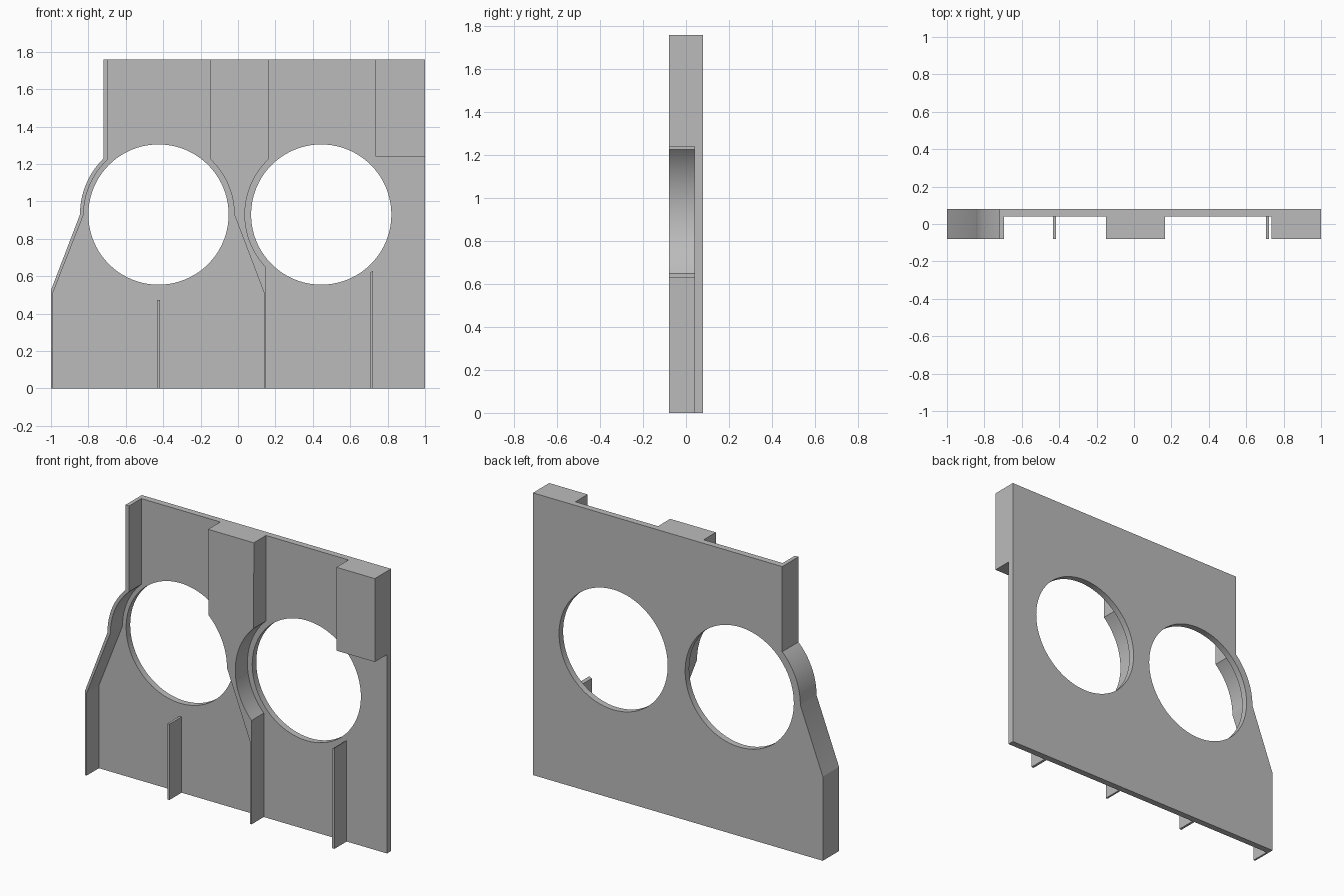
import bpy, bmesh, math

if "Cube" in bpy.data.objects:
    bpy.data.objects.remove(bpy.data.objects["Cube"], do_unlink=True)

FRONT, STEP, BACK = -0.08, 0.04, 0.08
HOLE_Z, HOLE_R = 0.93, 0.375
LEFT_HOLE, RIGHT_HOLE = -0.425, 0.445
TOP = 1.76

grey = bpy.data.materials.new("plain grey")
grey.use_nodes = True
colour = (0.5, 0.5, 0.5, 1)
grey.diffuse_color = colour
grey.node_tree.nodes["Principled BSDF"].inputs["Base Color"].default_value = colour


def arc(cx, r, start, end, steps=16):
    """Points of an arc around a hole centre, angles in degrees."""
    angles = [math.radians(start + (end - start) * i / steps) for i in range(steps + 1)]
    return [(cx + r * math.cos(a), HOLE_Z + r * math.sin(a)) for a in angles]


def prism(name, outline, y0, y1):
    """Extrude an x-z outline from y0 to y1."""
    bm = bmesh.new()
    face = bm.faces.new([bm.verts.new((x, y0, z)) for x, z in outline])
    side = bmesh.ops.extrude_face_region(bm, geom=[face])["geom"]
    moved = [g for g in side if isinstance(g, bmesh.types.BMVert)]
    bmesh.ops.translate(bm, verts=moved, vec=(0, y1 - y0, 0))
    bmesh.ops.recalc_face_normals(bm, faces=bm.faces)
    mesh = bpy.data.meshes.new(name)
    bm.to_mesh(mesh)
    bm.free()
    mesh.materials.append(grey)
    ob = bpy.data.objects.new(name, mesh)
    bpy.context.collection.objects.link(ob)
    return ob


def box(name, x0, x1, z0, z1):
    return prism(name, [(x0, z0), (x1, z0), (x1, z1), (x0, z1)], FRONT, STEP)


# Outer left contour, shared by the plate and its edge wall
outer = [(-0.72, TOP)] + arc(LEFT_HOLE, 0.42, 134.6, 180) + [(-1, 0.525), (-1, 0)]
inner = [(-0.695, TOP)] + arc(LEFT_HOLE, 0.4, 132.5, 180) + [(-0.988, 0.515), (-0.988, 0)]

# Back plate with two round openings
plate = prism("back_plate", outer + [(1, 0), (1, TOP)], STEP, BACK)
for cx in (LEFT_HOLE, RIGHT_HOLE):
    cutter = prism("hole_cutter", arc(cx, HOLE_R, 0, 360, 80)[:-1], 0, 0.2)
    cutter.hide_render = True
    cut = plate.modifiers.new("hole", "BOOLEAN")
    cut.operation, cut.solver, cut.object = "DIFFERENCE", "EXACT", cutter
    bpy.context.view_layer.objects.active = plate
    bpy.ops.object.modifier_apply(modifier=cut.name)
    bpy.data.objects.remove(cutter, do_unlink=True)

# Edge wall following the outer contour
edge_wall = prism("edge_wall", outer + inner[::-1], FRONT, STEP)

# Central divider: thick at the top, waisted between the holes, thin below
divider_left = [(-0.15, TOP)] + arc(LEFT_HOLE, 0.405, 47, 0) + [(0.138, 0.515), (0.138, 0)]
divider_right = [(0.165, TOP)] + arc(RIGHT_HOLE, 0.408, 133.5, 223.7, 28) + [(0.15, 0)]
divider = prism("central_divider", divider_left + divider_right[::-1], FRONT, STEP)

# Upper corner block and lower thin ribs
block = box("corner_block", 0.735, 1, 1.24, TOP)
short_rib = box("short_rib", -0.432, -0.417, 0, 0.473)
tall_rib = prism("tall_rib", [(0.706, 0), (0.722, 0), (0.722, 0.63), (0.706, 0.62)], FRONT, STEP)

# Smooth the curved walls, keep the corners sharp
bpy.ops.object.select_all(action="DESELECT")
for ob in (plate, edge_wall, divider, block, short_rib, tall_rib):
    ob.select_set(True)
bpy.context.view_layer.objects.active = plate
bpy.ops.object.shade_smooth_by_angle(angle=math.radians(20))
